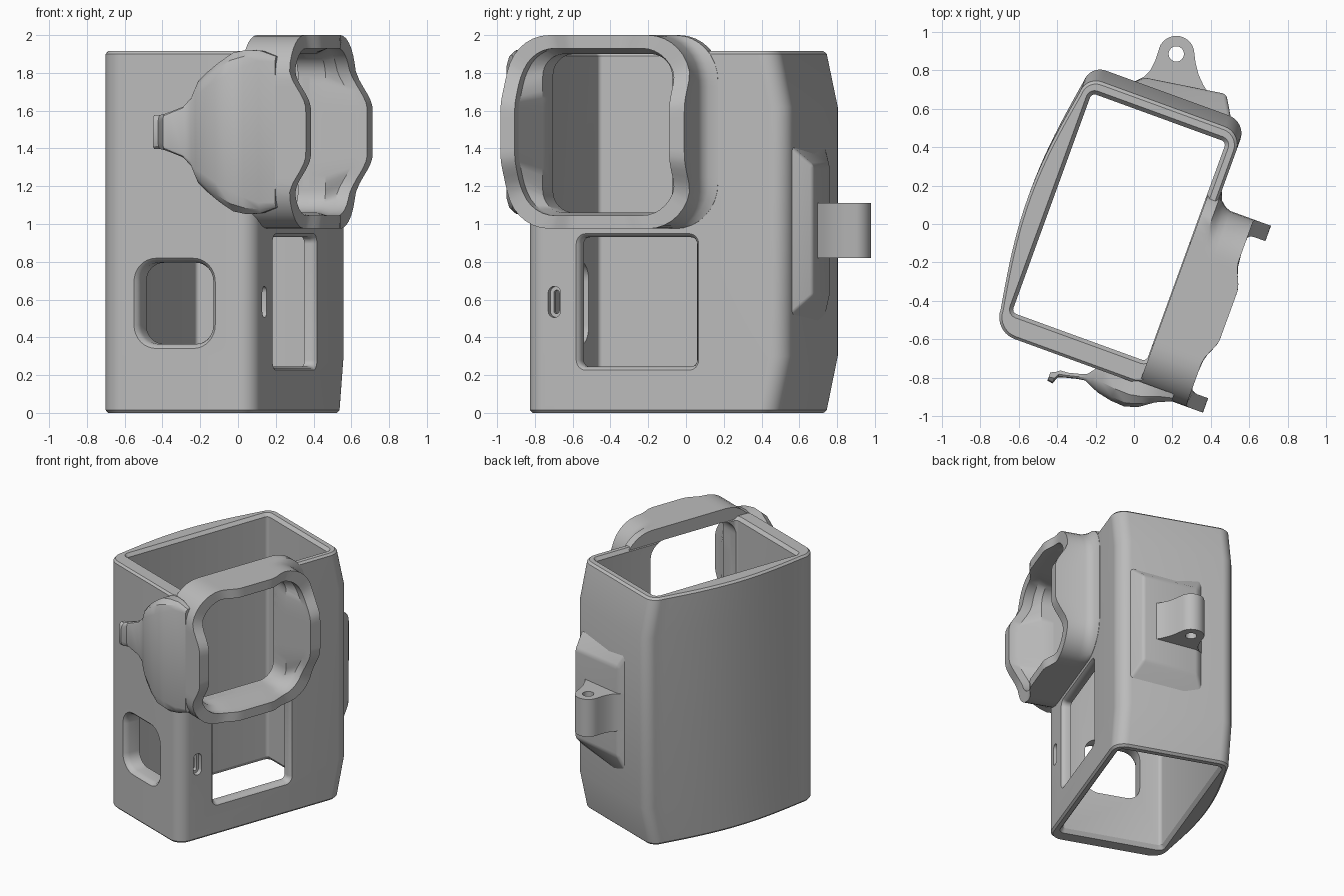
import bpy, bmesh, math
from mathutils import Vector

cube = bpy.data.objects.get("Cube")
if cube:
    bpy.data.objects.remove(cube)

grey = bpy.data.materials.new("plain grey")
grey.use_nodes = True
COLOUR = (0.5, 0.5, 0.5, 1)
grey.diffuse_color = COLOUR
grey.node_tree.nodes["Principled BSDF"].inputs["Base Color"].default_value = COLOUR

TURN = math.radians(-20)      # the housing stands turned about z
MID_V, MID_Z = -0.28, 1.487   # centre of the lens frame


def loft(name, rings, closed=False):
    """Skin a list of equal-length rings; closed joins last ring to first."""
    bm = bmesh.new()
    vs = [[bm.verts.new(p) for p in ring] for ring in rings]
    n = len(rings[0])
    pairs = list(zip(vs, vs[1:])) + ([(vs[-1], vs[0])] if closed else [])
    for a, b in pairs:
        for i in range(n):
            j = (i + 1) % n
            bm.faces.new((a[i], a[j], b[j], b[i]))
    if not closed:
        bm.faces.new(vs[0])
        bm.faces.new(vs[-1])
    bmesh.ops.recalc_face_normals(bm, faces=bm.faces)
    mesh = bpy.data.meshes.new(name)
    bm.to_mesh(mesh)
    bm.free()
    mesh.materials.append(grey)
    ob = bpy.data.objects.new(name, mesh)
    ob.rotation_euler.z = TURN
    bpy.context.collection.objects.link(ob)
    return ob


def rounded(a0, a1, b0, b1, r, grow=0, corner=8, side=16):
    """Rounded rectangle as (a, b) points, with subdivided sides."""
    a0, a1, b0, b1, r = a0 - grow, a1 + grow, b0 - grow, b1 + grow, r + grow
    arcs = []
    for k, (ca, cb) in enumerate([(a1 - r, b1 - r), (a0 + r, b1 - r),
                                  (a0 + r, b0 + r), (a1 - r, b0 + r)]):
        arcs.append([Vector((ca + r * math.cos(t), cb + r * math.sin(t)))
                     for t in [math.pi / 2 * (k + i / corner) for i in range(corner + 1)]])
    pts = []
    for k, arc in enumerate(arcs):
        nxt = arcs[(k + 1) % 4][0]
        pts += arc + [arc[-1].lerp(nxt, i / side) for i in range(1, side)]
    return pts


def along_u(pts, u):
    return [(u, a, b) for a, b in pts]


def along_v(pts, v):
    return [(a, v, b) for a, b in pts]


def along_z(pts, z):
    return [(a, b, z) for a, b in pts]


def apply_modifier(ob, mod):
    bpy.ops.object.select_all(action='DESELECT')
    ob.select_set(True)
    bpy.context.view_layer.objects.active = ob
    bpy.ops.object.modifier_apply(modifier=mod.name)


def cut(ob, cutter):
    cutter.hide_render = True
    mod = ob.modifiers.new("cut", 'BOOLEAN')
    mod.operation, mod.solver, mod.object = 'DIFFERENCE', 'EXACT', cutter
    apply_modifier(ob, mod)
    bpy.data.objects.remove(cutter)


# Body: bulged left side, back wall tapering at top and bottom
def body_profile(back, inset):
    def arc(u, v, r, start):
        return [(u + (r - inset) * math.cos(t), v + (r - inset) * math.sin(t))
                for t in [math.radians(start + 90 * i / 10) for i in range(11)]]
    pts = arc(0.27, -0.675, 0.1, 270) + arc(0.27, back - 0.1, 0.1, 0)
    pts += arc(-0.41, back - 0.09, 0.09, 90)
    v0, v1 = back - 0.09, -0.655
    for i in range(1, 20):
        t = i / 20
        pts.append((-0.5 + inset - 0.066 * math.sin(math.pi * t), v0 + (v1 - v0) * t))
    return pts + arc(-0.38, -0.655, 0.12, 180)


levels = [(0, 0.635, 0.014), (0.015, 0.638, 0), (0.3, 0.70, 0),
          (1.62, 0.70, 0), (1.9, 0.638, 0), (1.915, 0.635, 0.014)]
body = loft("body_shell", [along_z(body_profile(b, i), z) for z, b, i in levels])

# Inner pocket, open at both ends with a small chamfer
cut(body, loft("pocket_cutter", [
    along_z(rounded(-0.44, 0.305, -0.65, 0.565, 0.025, g, 4, 1), z)
    for z, g in [(-0.1, 0.02), (0, 0.02), (0.03, 0), (1.89, 0), (1.915, 0.02), (2.1, 0.02)]]))

# Front window, side window, side slot and lens opening
cut(body, loft("front_window_cutter", [
    along_v(rounded(-0.28, 0.13, 0.365, 0.795, 0.1, g, 8, 1), v)
    for v, g in [(-0.6, 0), (-0.735, 0), (-0.76, 0.008), (-0.776, 0.025), (-0.9, 0.025)]]))
cut(body, loft("side_window_cutter", [
    along_u(rounded(-0.465, 0.187, 0.245, 0.93, 0.035, g, 6, 1), u)
    for u, g in [(0.25, 0), (0.34, 0), (0.36, 0.008), (0.371, 0.02), (0.5, 0.02)]]))
cut(body, loft("slot_cutter", [
    along_u(rounded(-0.622, -0.592, 0.525, 0.65, 0.014, g, 4, 1), u)
    for u, g in [(0.25, 0), (0.335, 0), (0.335, 0.02), (0.5, 0.02)]]))
cut(body, loft("lens_opening_cutter", [
    along_u(rounded(-0.64, 0.09, 1.06, 1.9, 0.12, 0, 8, 1), u) for u in (0.2, 0.5)]))


# Lens frame: a short duct whose rim waves out at the sides, top and bottom
def ramp(d, lo, hi):
    t = min(max((hi - abs(d)) / (hi - lo), 0), 1)
    return t * t * (3 - 2 * t)


def wavy(pts, back=0):
    return [(0.578 - back + 0.095 * ramp(z - MID_Z, 0.12, 0.34)
             + 0.048 * ramp(v - MID_V, 0.13, 0.28), v, z) for v, z in pts]


def frame_outline(flare=0):
    return rounded(-0.80, 0.235 + flare, 0.975, 2.0, 0.24)


throat = rounded(-0.64, 0.09, 1.06, 1.9, 0.12)
mouth = rounded(-0.72, 0.15, 1.045, 1.93, 0.19)
loft("lens_frame", [
    along_u(throat, 0.31), along_u(frame_outline(0.08), 0.31),
    along_u(frame_outline(0.08), 0.372), along_u(frame_outline(0.035), 0.39),
    along_u(frame_outline(0.01), 0.42), along_u(frame_outline(), 0.45),
    wavy(frame_outline()), wavy(mouth), wavy(mouth, 0.07),
    along_u(throat, 0.46)], closed=True)

# Front latch: hooked finger tab widening into a bulge that meets the frame
# Stations: u, front v, back v, half height
stations = [(-0.145, -0.92, -0.875, 0.09), (-0.115, -0.925, -0.86, 0.09),
            (-0.1, -0.885, -0.847, 0.095), (-0.06, -0.873, -0.845, 0.11),
            (0.0, -0.858, -0.83, 0.135), (0.04, -0.852, -0.815, 0.18),
            (0.075, -0.868, -0.77, 0.27), (0.12, -0.888, -0.76, 0.31),
            (0.2, -0.905, -0.76, 0.37), (0.28, -0.91, -0.76, 0.42),
            (0.35, -0.885, -0.76, 0.435), (0.42, -0.835, -0.76, 0.43),
            (0.5, -0.80, -0.76, 0.4)]
rings = []
for u, front, back, h in stations:
    c = (back - front) * 0.45
    half = [(back, h), (front + c, h), (front + c * 0.3, h - c * 0.6), (front, h - c * 1.6)]
    section = half + [(v, -z) for v, z in reversed(half)]
    rings.append([(u, v, MID_Z + z) for v, z in section])
loft("front_latch", rings)

# Back pad: sloped block carrying the mounting lug
pad = loft("back_pad", [
    [(-0.29, 0.66, 0.42), (0.34, 0.6, 0.42), (0.34, 0.6, 1.5), (-0.29, 0.66, 1.5)],
    [(-0.21, 0.735, 0.62), (0.22, 0.80, 0.62), (0.22, 0.80, 1.31), (-0.21, 0.735, 1.31)]])
mod = pad.modifiers.new("soft edges", 'BEVEL')
mod.width, mod.segments = 0.02, 3
apply_modifier(pad, mod)

# Mounting lug with a vertical hole; its outline is square to the world axes
HOLE = Vector((0.22, 0.885))
outline = [(0.40, 0.66), (0.36, 0.725), (0.335, 0.78), (0.32, 0.84)]
outline += [(HOLE.x + 0.094 * math.cos(t), HOLE.y + 0.094 * math.sin(t))
            for t in [math.radians(10 + 160 * i / 16) for i in range(17)]]
outline += [(0.11, 0.85), (0.085, 0.8), (0.05, 0.765), (0.0, 0.74), (0.02, 0.68)]
lug = loft("mounting_lug", [along_z(outline, z) for z in (0.82, 1.11)])
circle = [(HOLE.x + 0.04 * math.cos(t), HOLE.y + 0.04 * math.sin(t))
          for t in [math.tau * i / 24 for i in range(24)]]
pin = loft("lug_hole_cutter", [along_z(circle, z) for z in (0.7, 1.2)])
lug.rotation_euler.z = pin.rotation_euler.z = 0
bpy.context.view_layer.update()
cut(lug, pin)

# Smooth the curved faces, keep real edges sharp
bpy.ops.object.select_all(action='DESELECT')
for ob in bpy.context.collection.objects:
    if ob.type == 'MESH' and ob.data.materials and ob.data.materials[0] == grey:
        ob.select_set(True)
        bpy.context.view_layer.objects.active = ob
bpy.ops.object.shade_smooth_by_angle(angle=math.radians(32))
